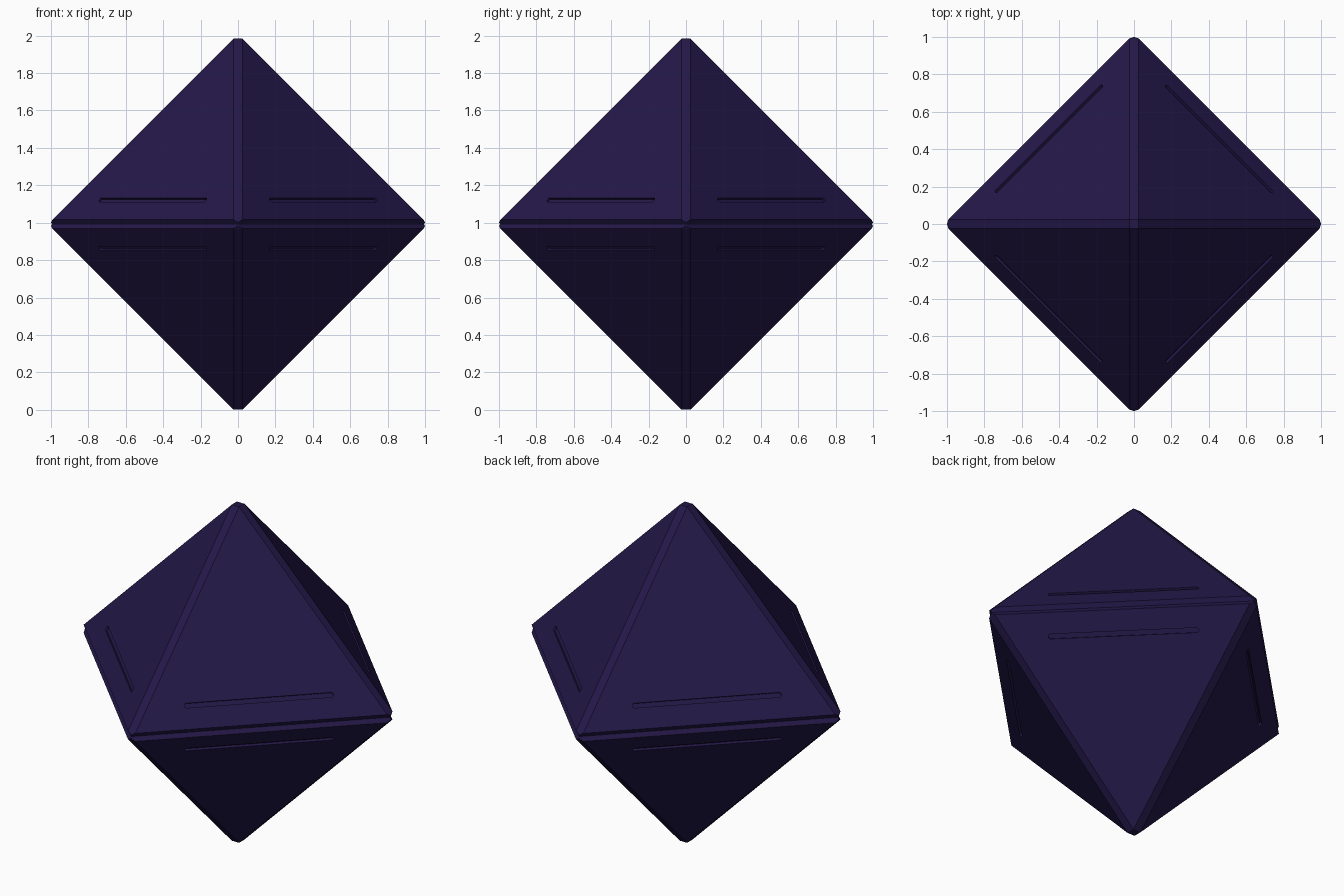
import bpy, bmesh, math
from mathutils import Vector, Matrix

if "Cube" in bpy.data.objects:
    bpy.data.objects.remove(bpy.data.objects["Cube"])

B = 0.024      # half width of the bevelled edge strips
TIP = 0.992    # height of the flattened apex above the equator
SUM = TIP + 2 * B   # faces lie on |x|+|y|+|z| = SUM

mat = bpy.data.materials.new("dark_indigo")
mat.diffuse_color = (0.017, 0.009, 0.065, 1)
mat.use_nodes = True
mat.node_tree.nodes["Principled BSDF"].inputs["Base Color"].default_value = mat.diffuse_color


def make_object(name, bm):
    bmesh.ops.recalc_face_normals(bm, faces=bm.faces[:])
    mesh = bpy.data.meshes.new(name)
    bm.to_mesh(mesh)
    bm.free()
    mesh.materials.append(mat)
    ob = bpy.data.objects.new(name, mesh)
    bpy.context.collection.objects.link(ob)
    return ob


# crystal body: upper half as a hull, mirrored, with a V seam at the equator
bm = bmesh.new()
for sx in (-1, 1):
    for sy in (-1, 1):
        bm.verts.new((sx * B, sy * B, TIP))
for k in range(4):
    rot = Matrix.Rotation(k * math.pi / 2, 3, 'Z')
    for p in ((TIP, B, B), (TIP, -B, B), (1.0, 0, 0.01), (0.994, 0, 0)):
        bm.verts.new(rot @ Vector(p))
bmesh.ops.convex_hull(bm, input=bm.verts[:])
base = [f for f in bm.faces if all(abs(v.co.z) < 1e-5 for v in f.verts)]
bmesh.ops.delete(bm, geom=base, context='FACES')
dup = bmesh.ops.duplicate(bm, geom=bm.verts[:] + bm.edges[:] + bm.faces[:])
for v in dup["geom"]:
    if isinstance(v, bmesh.types.BMVert):
        v.co.z *= -1
bmesh.ops.remove_doubles(bm, verts=bm.verts[:], dist=1e-5)
bmesh.ops.dissolve_limit(bm, angle_limit=0.002, verts=bm.verts[:], edges=bm.edges[:])
body = make_object("crystal_body", bm)
body.location.z = TIP

# pill-shaped slots: one near the equator on each of the eight faces
HALF, RAD, DEPTH, Z = 0.405, 0.013, 0.013, 0.13
bm = bmesh.new()
for k in range(4):
    a = math.pi / 4 + k * math.pi / 2
    out = Vector((math.cos(a), math.sin(a), 0))
    along = Vector((-math.sin(a), math.cos(a), 0))
    for s in (1, -1):
        n = (out * math.sqrt(2) + Vector((0, 0, s))).normalized()
        t = n.cross(along)
        c = out * (SUM - Z) / math.sqrt(2) + Vector((0, 0, s * Z))
        ring = []
        for i in range(14):
            end = 1 if i < 7 else -1
            th = -math.pi / 2 + (i % 7) * math.pi / 6 + (0 if end > 0 else math.pi)
            ring.append(c + along * (end * (HALF - RAD) + RAD * math.cos(th)) + t * RAD * math.sin(th))
        lo = [bm.verts.new(p - n * DEPTH) for p in ring]
        hi = [bm.verts.new(p + n * 0.03) for p in ring]
        bm.faces.new(lo)
        bm.faces.new(hi)
        for i in range(14):
            j = (i + 1) % 14
            bm.faces.new((lo[i], lo[j], hi[j], hi[i]))
cutter = make_object("slot_cutter", bm)
cutter.location.z = TIP
cutter.hide_render = True
cutter.hide_set(True)

mod = body.modifiers.new("slots", 'BOOLEAN')
mod.operation = 'DIFFERENCE'
mod.solver = 'EXACT'
mod.object = cutter
